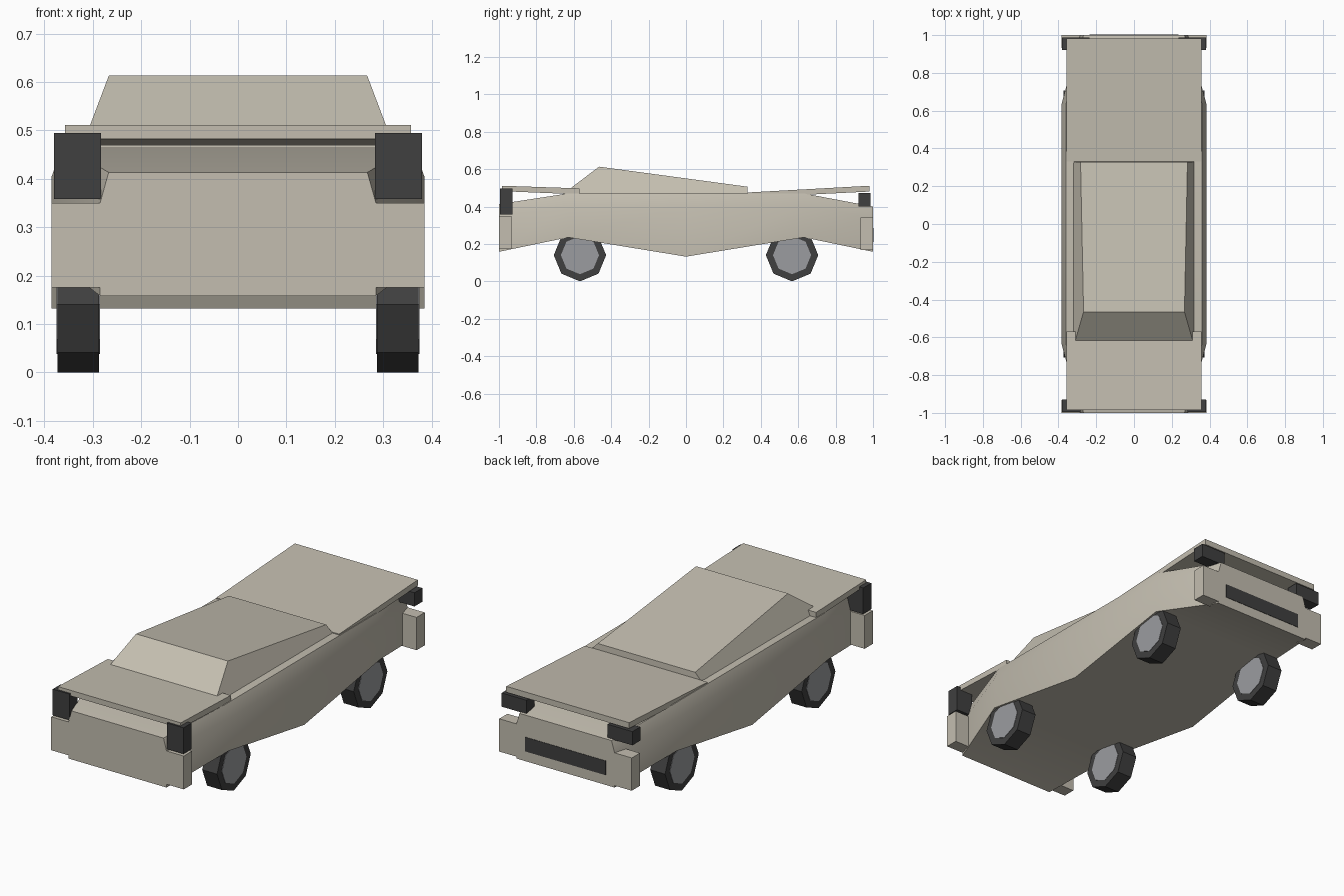
import bpy, bmesh, math

if "Cube" in bpy.data.objects:
    bpy.data.objects.remove(bpy.data.objects["Cube"], do_unlink=True)


def material(name, rgb):
    m = bpy.data.materials.new(name)
    m.use_nodes = True
    m.diffuse_color = (*rgb, 1)
    m.node_tree.nodes["Principled BSDF"].inputs["Base Color"].default_value = (*rgb, 1)
    return m


PAINT = material("beige paint", (0.55, 0.515, 0.435))
BLACK = material("dark rubber", (0.05, 0.05, 0.05))
METAL = material("grey hub metal", (0.33, 0.335, 0.35))


def finish(name, bm, mat):
    bmesh.ops.recalc_face_normals(bm, faces=bm.faces)
    mesh = bpy.data.meshes.new(name)
    bm.to_mesh(mesh)
    bm.free()
    mesh.materials.append(mat)
    ob = bpy.data.objects.new(name, mesh)
    bpy.context.scene.collection.objects.link(ob)
    return ob


def loft(name, sections, mat):
    """Skin a closed solid over rings of points."""
    bm = bmesh.new()
    rings = [[bm.verts.new(p) for p in s] for s in sections]
    n = len(rings[0])
    for a, b in zip(rings, rings[1:]):
        for i in range(n):
            j = (i + 1) % n
            bm.faces.new((a[i], a[j], b[j], b[i]))
    bm.faces.new(rings[0])
    bm.faces.new(rings[-1])
    return finish(name, bm, mat)


def slab(name, half, profile, mat):
    """Extrude a side profile of (y, z) across the full width."""
    return loft(name, [[(x, y, z) for y, z in profile] for x in (-half, half)], mat)


def box(name, xs, ys, zs, mat):
    profile = [(ys[0], zs[0]), (ys[1], zs[0]), (ys[1], zs[1]), (ys[0], zs[1])]
    return loft(name, [[(x, y, z) for y, z in profile] for x in xs], mat)


def section(y, w, low, shoulder, top):
    t = w * 0.938
    return [(-w, y, low), (w, y, low), (w, y, shoulder),
            (t, y, top), (-t, y, top), (-w, y, shoulder)]


# Body shell: wide in the middle, tapered ends, keel at the centre
body = loft("body", [
    section(-1.0, 0.285, 0.158, 0.35, 0.413),
    section(-0.63, 0.385, 0.235, 0.405, 0.47),
    section(0.0, 0.385, 0.132, 0.405, 0.47),
    section(0.63, 0.385, 0.235, 0.405, 0.47),
    section(1.0, 0.285, 0.158, 0.34, 0.40)], PAINT)
bpy.ops.object.select_all(action="DESELECT")
bpy.context.view_layer.objects.active = body
body.select_set(True)
bpy.ops.object.shade_smooth_by_angle(angle=math.radians(30))

# Overhanging hood and rear deck
slab("hood", 0.357, [(-0.985, 0.482), (-0.57, 0.465), (-0.57, 0.497), (-0.985, 0.511)], PAINT)
slab("rear_deck", 0.357, [(0.33, 0.447), (0.982, 0.48), (0.982, 0.511), (0.33, 0.475)], PAINT)


# Cabin: each ring runs base left, base right, roof right, roof left
def cabin_ring(y_base, base, y_roof, roof, z_roof):
    return [(-base, y_base, 0.465), (base, y_base, 0.465),
            (roof, y_roof, z_roof), (-roof, y_roof, z_roof)]


loft("cabin", [cabin_ring(-0.66, 0.323, -0.465, 0.267, 0.613),
               cabin_ring(0.33, 0.323, 0.328, 0.283, 0.506)], PAINT)

# Corner bumpers and lamps on both sides
for side, s in (("left", 1), ("right", -1)):
    outer = 0.385 * s
    box(f"front_bumper_{side}", (0.285 * s, outer), (-1.0, -0.933), (0.175, 0.35), PAINT)
    box(f"rear_bumper_{side}", (0.285 * s, outer), (0.932, 1.0), (0.168, 0.34), PAINT)
    box(f"headlight_{side}", (0.283 * s, 0.38 * s), (-0.995, -0.928), (0.358, 0.495), BLACK)
    box(f"tail_light_{side}", (0.235 * s, 0.38 * s), (0.922, 0.987), (0.40, 0.472), BLACK)

# Dark strip on the rear panel
box("rear_strip", (-0.235, 0.235), (0.995, 1.002), (0.21, 0.285), BLACK)


# Octagonal wheels with a hub plate on each face
def octagon_drum(name, x, y, radius, width, mat):
    rings = []
    for dx in (-width / 2, width / 2):
        rings.append([(x + dx, y + radius * math.cos(k * math.pi / 4),
                       0.14 + radius * math.sin(k * math.pi / 4)) for k in range(8)])
    return loft(name, rings, mat)


for end, y in (("front", -0.567), ("rear", 0.567)):
    for side, s in (("left", 1), ("right", -1)):
        octagon_drum(f"{end}_tyre_{side}", 0.33 * s, y, 0.14, 0.086, BLACK)
        octagon_drum(f"{end}_hub_{side}", 0.33 * s, y, 0.102, 0.09, METAL)
